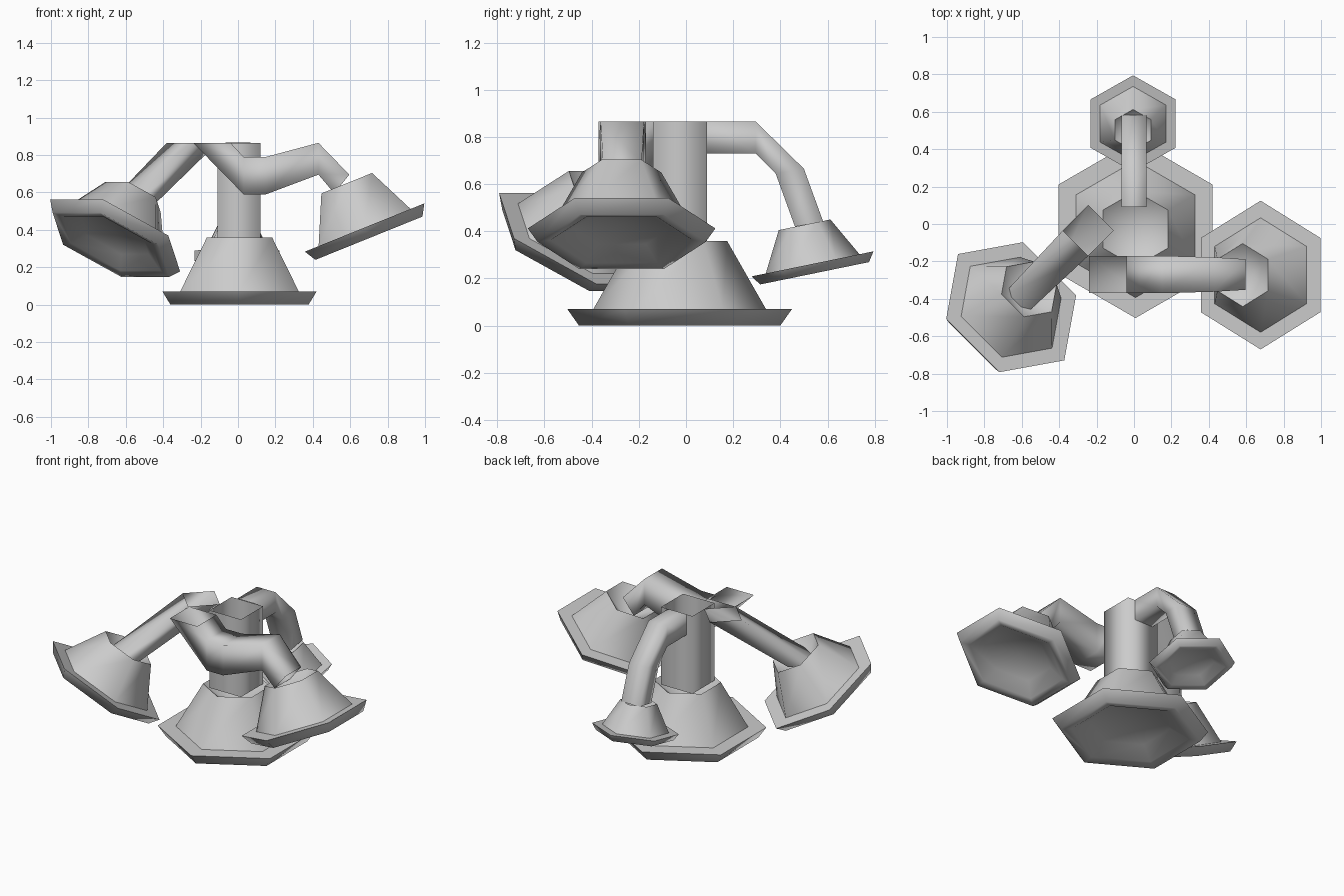
import bpy, bmesh
from math import sin, cos, pi, radians
from mathutils import Vector, Euler

if "Cube" in bpy.data.objects:
    bpy.data.objects.remove(bpy.data.objects["Cube"])


def skin(name, rings, sharp=(), apexes=None):
    """Loft a list of rings into a smooth-shaded shell, optionally ending in points."""
    bm = bmesh.new()
    n = len(rings[0])
    loops = [[bm.verts.new(p) for p in ring] for ring in rings]
    for a, b in zip(loops, loops[1:]):
        for i in range(n):
            j = (i + 1) % n
            bm.faces.new((a[i], a[j], b[j], b[i]))
    if apexes:
        for loop, apex in zip((loops[0], loops[-1]), apexes):
            tip = bm.verts.new((0, 0, apex))
            for i in range(n):
                bm.faces.new((loop[i], loop[(i + 1) % n], tip))
    bmesh.ops.recalc_face_normals(bm, faces=bm.faces)
    for f in bm.faces:
        f.smooth = True
    for k in sharp:
        for i in range(n):
            bm.edges.get((loops[k][i], loops[k][(i + 1) % n])).smooth = False
    me = bpy.data.meshes.new(name)
    bm.to_mesh(me)
    bm.free()
    ob = bpy.data.objects.new(name, me)
    bpy.context.collection.objects.link(ob)
    return ob


def square(center, u, w):
    """Four corners around center from two half-axes."""
    c, u, w = Vector(center), Vector(u), Vector(w)
    return [c + u + w, c - u + w, c - u - w, c + u - w]


# Flared hexagonal bell: cap edge, body, rim, lip, then shallow hollow underside
BELL = [(0.205, 0.36), (0.372, 0.07), (0.483, 0.07), (0.433, 0.0), (0.365, 0.01), (0.25, 0.07)]


def bell(name, loc, rot, scale, stretch=1.0):
    rings = [[(r * sin(k * pi / 3), r * cos(k * pi / 3), z) for k in range(6)] for r, z in BELL]
    ob = skin(name, rings, sharp=(0, 1, 2), apexes=(0.2, 0.09))
    ob.location = loc
    ob.rotation_euler = Euler([radians(a) for a in rot])
    ob.scale = (scale, scale, scale * stretch)


bell("base_bell", (0.008, -0.027, 0), (0, 0, 0), 0.985, 1.01)
bell("right_bell", (0.70, -0.273, 0.355), (0, -22, 0), 0.823, 1.07)
bell("left_bell", (-0.68, -0.468, 0.32), (0, -33.5, 225), 0.832, 1.02)
bell("back_bell", (-0.005, 0.545, 0.222), (11.6, 0, 0), 0.545, 1.07)

# Central open square stem
skin("stem", [square((0.005, -0.025, z), (0.115, 0, 0), (0, 0.115, 0)) for z in (0.35, 0.865)])

# Right arm: open mouth, sagging elbow, then down into its bell
right = [((-0.14, 0.865), (0.1, 0), 0.1), ((0.03, 0.69), (0, 0.1), 0.1),
         ((0.15, 0.69), (0, 0.1), 0.1), ((0.43, 0.78), (0, 0.085), 0.092),
         ((0.555, 0.645), (0.04, 0.05), 0.082)]
skin("right_arm", [square((x, -0.27, z), (ux, 0, uz), (0, w, 0))
                   for (x, z), (ux, uz), w in right])

# Left arm: straight slanted tube with level mouth
skin("left_arm", [square((-0.245, -0.035, 0.865), (-0.068, -0.068, 0), (-0.068, 0.068, 0)),
                  square((-0.587, -0.377, 0.52), (-0.068, -0.068, 0), (-0.056, 0.056, 0))])

# Back arm: level, then curving down
back = [((0.09, 0.798), (0, 0.068)), ((0.295, 0.798), (0, 0.068)),
        ((0.44, 0.655), (0.06, 0.01)), ((0.522, 0.43), (0.06, 0.01))]
skin("back_arm", [square((0, y, z), (0, uy, uz), (0.068, 0, 0))
                  for (y, z), (uy, uz) in back])
